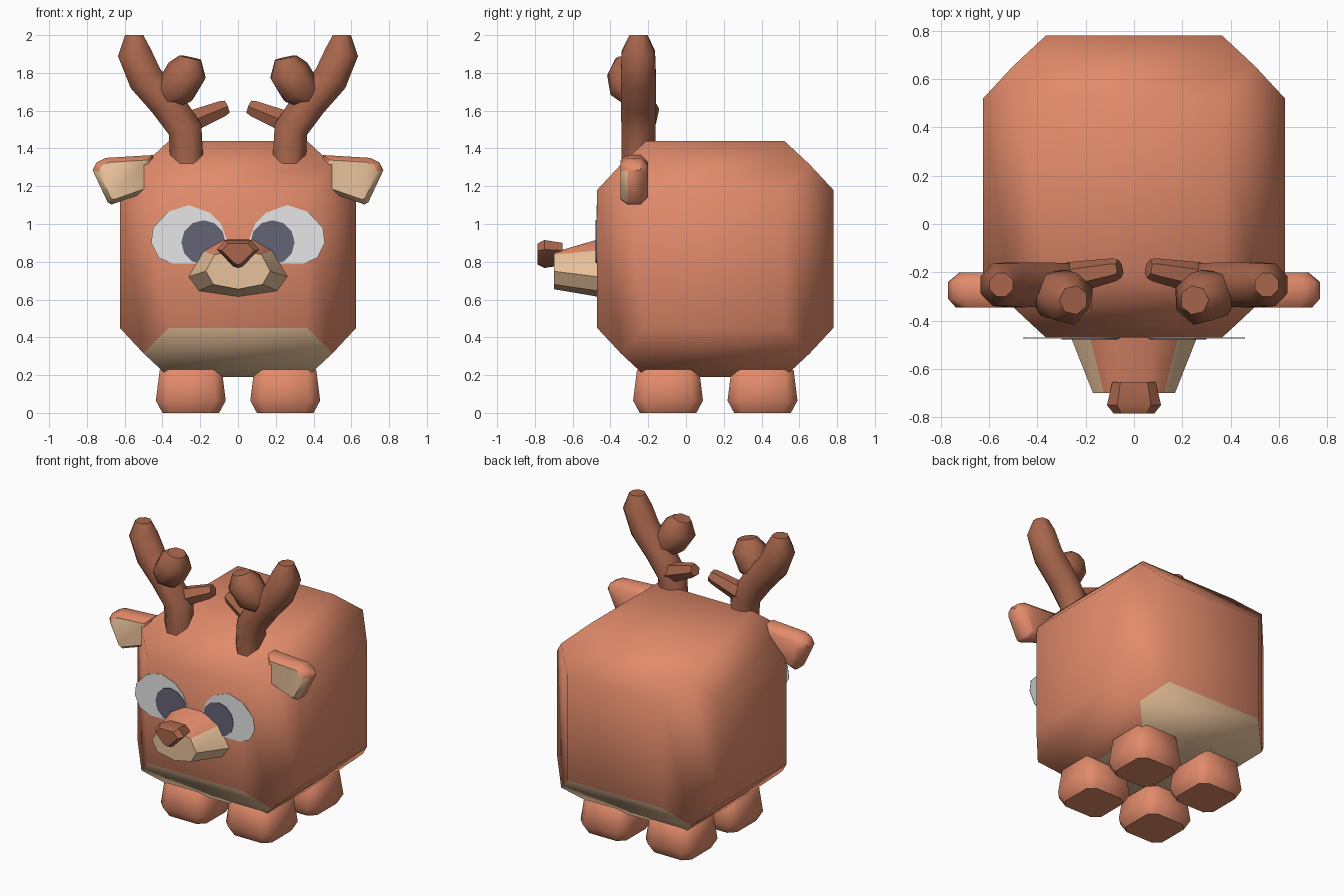
import bpy, bmesh, math
from mathutils import Vector

if "Cube" in bpy.data.objects:
    bpy.data.objects.remove(bpy.data.objects["Cube"])


def material(name, srgb):
    m = bpy.data.materials.new(name)
    lin = [((c / 255 + 0.055) / 1.055) ** 2.4 for c in srgb]
    m.diffuse_color = (*lin, 1)
    m.use_nodes = True
    m.node_tree.nodes["Principled BSDF"].inputs["Base Color"].default_value = m.diffuse_color
    return m


FUR = material("fur brown", (226, 139, 107))
CREAM = material("cream", (255, 213, 170))
DARK = material("antler brown", (168, 102, 76))
WHITE = material("eye white", (254, 254, 255))
PUPIL = material("pupil slate", (101, 99, 118))


def finish(name, bm, mats, angle=40, mirror=False, rule=None):
    """Turn a bmesh into an object; rule(face) gives the material slot."""
    bmesh.ops.recalc_face_normals(bm, faces=bm.faces[:])
    bm.normal_update()
    if rule:
        for f in bm.faces:
            f.material_index = rule(f)
    me = bpy.data.meshes.new(name)
    bm.to_mesh(me)
    bm.free()
    ob = bpy.data.objects.new(name, me)
    bpy.context.collection.objects.link(ob)
    for m in mats:
        me.materials.append(m)
    bpy.ops.object.select_all(action='DESELECT')
    ob.select_set(True)
    bpy.context.view_layer.objects.active = ob
    bpy.ops.object.shade_smooth_by_angle(angle=math.radians(angle))
    if mirror:
        ob.modifiers.new("mirror", 'MIRROR').use_mirror_merge = False
    return ob


def loft(bm, rings):
    """Skin a list of equal-length point rings and cap both ends."""
    vs = [[bm.verts.new(p) for p in r] for r in rings]
    n = len(vs[0])
    for a, b in zip(vs, vs[1:]):
        for i in range(n):
            j = (i + 1) % n
            bm.faces.new((a[i], a[j], b[j], b[i]))
    bm.faces.new(vs[0][::-1])
    bm.faces.new(vs[-1])


def tube(bm, path, sides=8):
    """Tapered tube through (x, y, z, radius) points."""
    pts = [Vector(p[:3]) for p in path]
    rings = []
    for i, p in enumerate(pts):
        t = (pts[min(i + 1, len(pts) - 1)] - pts[max(i - 1, 0)]).normalized()
        u = t.cross(Vector((0, 1, 0))).normalized()
        v = t.cross(u)
        r = path[i][3] / math.cos(math.pi / sides)
        rings.append([p + r * (math.cos(a) * u + math.sin(a) * v)
                      for a in ((k + 0.5) * 2 * math.pi / sides for k in range(sides))])
    loft(bm, rings)


def scaled(profile, y, s):
    """XZ profile placed at depth y, scaled about its middle."""
    cx = (max(p[0] for p in profile) + min(p[0] for p in profile)) / 2
    cz = (max(p[1] for p in profile) + min(p[1] for p in profile)) / 2
    return [(cx + (x - cx) * s, y, cz + (z - cz) * s) for x, z in profile]


def both(half):
    """Complete a right-hand half profile with its mirror image."""
    return half + [(-x, z) for x, z in reversed(half) if x > 0]


# Body: cube whose six faces are inset and pushed outwards, cream underside
bm = bmesh.new()
bmesh.ops.create_cube(bm, size=1.0)
bmesh.ops.inset_individual(bm, faces=bm.faces[:], thickness=0.19, depth=0.125)
bmesh.ops.translate(bm, verts=bm.verts[:], vec=(0, 0.155, 0.815))
finish("body", bm, [FUR, CREAM], 70, rule=lambda f: int(
    f.normal.z < -0.9 or (f.normal.z < -0.3 and abs(f.normal.y) > 0.3)))

# Legs: stubby chamfered blocks
for name, cy in (("front_legs", -0.095), ("back_legs", 0.405)):
    bm = bmesh.new()
    rings = []
    for z, h in ((0, 0.15), (0.065, 0.185), (0.225, 0.165), (0.25, 0.135)):
        c = h * 0.7
        rings.append([(0.25 + x, cy + y, z) for x, y in (
            (h, -c), (h, c), (c, h), (-c, h), (-h, c), (-h, -c), (-c, -h), (c, -h))])
    loft(bm, rings)
    finish(name, bm, [FUR], 50, mirror=True)

# Muzzle: tapered, fur on top and cream elsewhere
back = both([(0.08, 0.92), (0.185, 0.86), (0.265, 0.72), (0.21, 0.645), (0, 0.614)])
front = both([(0.06, 0.85), (0.125, 0.838), (0.17, 0.75), (0.13, 0.68), (0, 0.655)])
bm = bmesh.new()
loft(bm, [scaled(back, -0.46, 1), scaled(front, -0.70, 1)])
finish("muzzle", bm, [CREAM, FUR], 40, rule=lambda f: int(f.normal.z > 0.6))

# Nose: rounded downward triangle
nose = both([(0.07, 0.915), (0.112, 0.865), (0.025, 0.775), (0, 0.767)])
bm = bmesh.new()
loft(bm, [scaled(nose, -0.655, 0.8), scaled(nose, -0.75, 1), scaled(nose, -0.785, 0.75)])
finish("nose", bm, [DARK], 40)

# Eyes: thin flat plates
eye = [(0.06, 0.92), (0.09, 1.0), (0.15, 1.06), (0.26, 1.1), (0.37, 1.065), (0.45, 0.98),
       (0.46, 0.90), (0.42, 0.82), (0.345, 0.79), (0.12, 0.79), (0.07, 0.85)]
pupil = [(0.183 + 0.117 * math.cos(a), 0.903 + 0.117 * math.sin(a))
         for a in (k * math.pi / 6 for k in range(12))]
for name, shape, y, mat in (("eyes", eye, -0.474, WHITE), ("pupils", pupil, -0.478, PUPIL)):
    bm = bmesh.new()
    loft(bm, [scaled(shape, y + 0.003, 1), scaled(shape, y, 1)])
    finish(name, bm, [mat], 30, mirror=True)

# Ears: chamfered wedges with a cream front
ear = [(0.45, 1.365), (0.70, 1.35), (0.75, 1.325), (0.77, 1.285), (0.69, 1.115),
       (0.67, 1.103), (0.45, 1.18)]
bm = bmesh.new()
loft(bm, [scaled(ear, -0.346, 0.8), scaled(ear, -0.31, 1),
          scaled(ear, -0.24, 1), scaled(ear, -0.20, 0.7)])
finish("ears", bm, [FUR, CREAM], 50, mirror=True,
       rule=lambda f: int(f.normal.y < -0.95 or (f.normal.y < -0.3 and f.normal.z < -0.2)))

# Antlers: curved beam, thick forward tine, small inner tine
bm = bmesh.new()
tube(bm, [(0.27, -0.252, 1.31, 0.088), (0.28, -0.252, 1.50, 0.09), (0.38, -0.252, 1.645, 0.092),
          (0.49, -0.252, 1.77, 0.093), (0.55, -0.252, 1.91, 0.088), (0.55, -0.252, 2.0, 0.048)])
finish("antler_beams", bm, [DARK], 50, mirror=True)
bm = bmesh.new()
tube(bm, [(0.39, -0.26, 1.66, 0.06), (0.32, -0.295, 1.72, 0.10),
          (0.265, -0.31, 1.81, 0.10), (0.25, -0.315, 1.88, 0.055)], 7)
finish("antler_front_tines", bm, [DARK], 50, mirror=True)
bm = bmesh.new()
tube(bm, [(0.27, -0.225, 1.535, 0.058), (0.085, -0.19, 1.61, 0.042), (0.06, -0.185, 1.62, 0.034)], 6)
finish("antler_inner_tines", bm, [DARK], 50, mirror=True)
